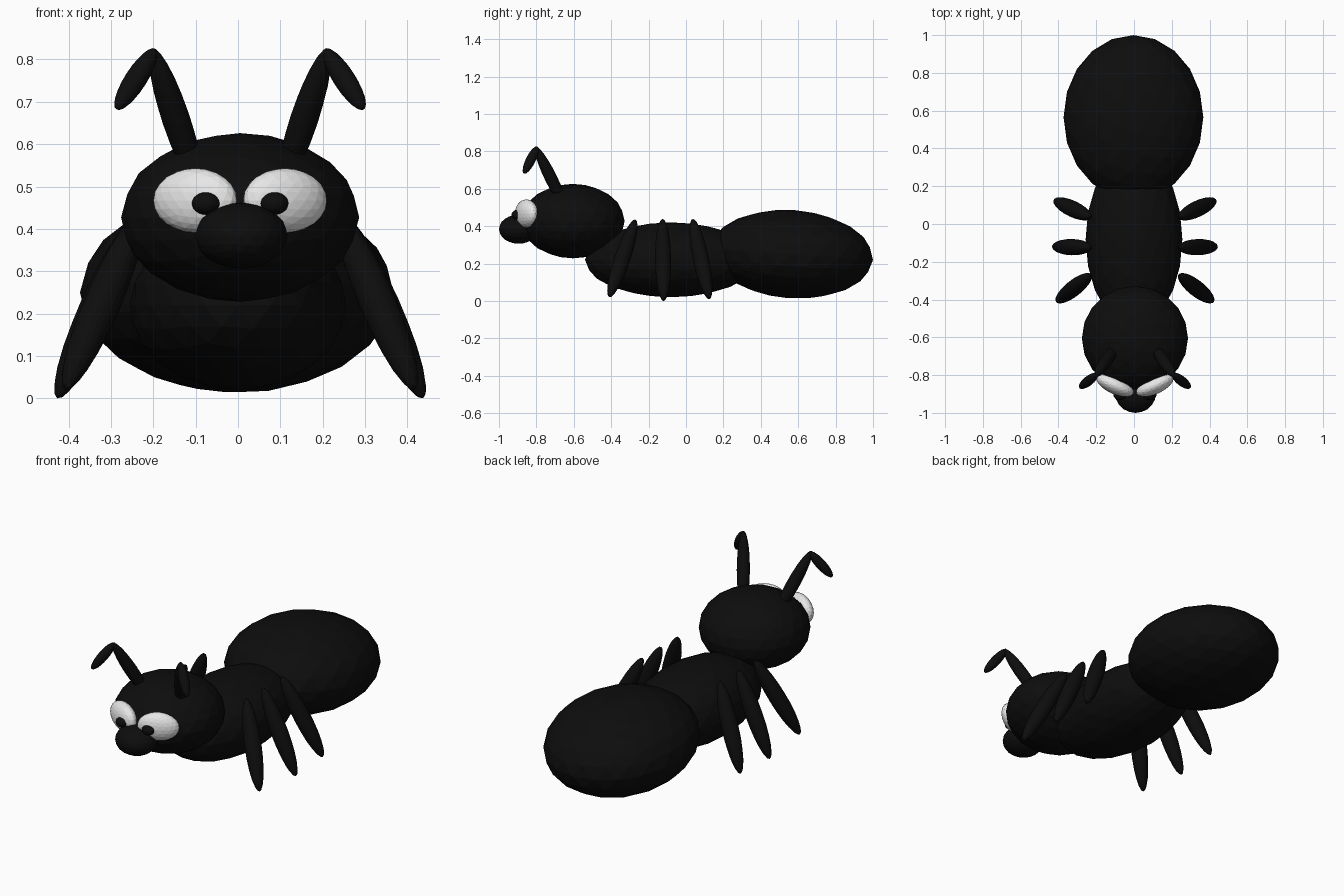
import bpy
import math
from mathutils import Vector, Matrix

if "Cube" in bpy.data.objects:
    bpy.data.objects.remove(bpy.data.objects["Cube"])


def material(name, value):
    m = bpy.data.materials.new(name)
    m.diffuse_color = (value, value, value, 1)
    m.use_nodes = True
    m.node_tree.nodes["Principled BSDF"].inputs["Base Color"].default_value = m.diffuse_color
    return m


BLACK = material("black", 0.004)
WHITE = material("white", 0.8)
AXIS = 0.005  # x position of the symmetry plane


def ball(name, centre, radii, mat=BLACK, rot=None):
    """Faceted ellipsoid."""
    bpy.ops.mesh.primitive_ico_sphere_add(subdivisions=3, radius=1)
    ob = bpy.context.object
    ob.name = name
    ob.data.materials.append(mat)
    rot = rot or Matrix.Identity(4)
    ob.data.transform(rot @ Matrix.Diagonal((*radii, 1)))
    ob.location = centre
    return ob


def limb(name, a, b, radius):
    """Long ellipsoid whose two tips are a and b."""
    a, b = Vector(a), Vector(b)
    d = b - a
    rot = d.to_track_quat('Z', 'Y').to_matrix().to_4x4()
    return ball(name, (a + b) / 2, (radius, radius, d.length / 2), rot=rot)


# Body
ball("abdomen", (-0.003, 0.565, 0.25), (0.37, 0.436, 0.236),
     rot=Matrix.Rotation(math.radians(-4), 4, 'X'))
ball("thorax", (0.0, -0.08, 0.22), (0.256, 0.46, 0.2))
ball("head", (AXIS, -0.605, 0.427), (0.281, 0.277, 0.199))
ball("nose", (0.008, -0.895, 0.384), (0.109, 0.105, 0.078))

# Leg tips: outer foot, then upper end inside the body
LEGS = {
    "front_leg": ((0.413, -0.41, 0.02), (0.235, -0.27, 0.435)),
    "middle_leg": ((0.432, -0.12, 0.0), (0.235, -0.125, 0.438)),
    "back_leg": ((0.425, 0.125, 0.01), (0.235, 0.035, 0.438)),
}

for side, s in (("left", -1), ("right", 1)):
    def at(x, y, z):
        return (AXIS + s * x, y, z)

    # Eyes follow the curve of the head
    ball("eye_" + side, at(0.106, -0.853, 0.467), (0.107, 0.047, 0.076), WHITE,
         Matrix.Rotation(s * math.radians(25), 4, 'Z'))
    ball("pupil_" + side, at(0.080, -0.903, 0.46), (0.034, 0.03, 0.027))

    # Bent antennae
    limb("antenna_base_" + side, at(0.095, -0.64, 0.49), at(0.207, -0.805, 0.826), 0.033)
    limb("antenna_tip_" + side, at(0.200, -0.795, 0.825), at(0.292, -0.866, 0.682), 0.026)

    # Three legs
    for name, (foot, top) in LEGS.items():
        limb(name + "_" + side, at(*foot), at(*top), 0.043)
